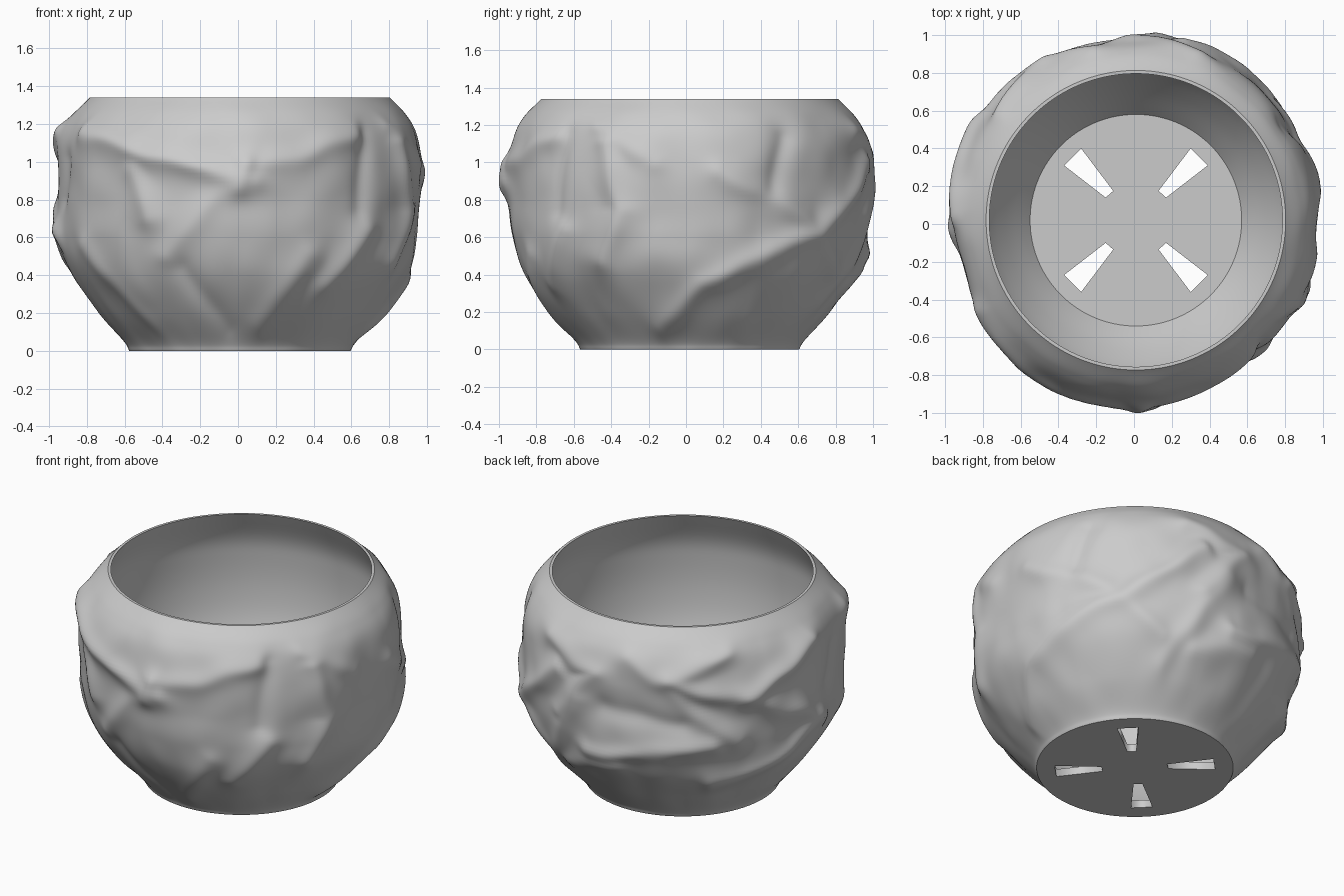
import bpy
import bmesh
from math import cos, sin, pi, radians, exp
from mathutils import Vector, noise

cube = bpy.data.objects.get("Cube")
if cube:
    bpy.data.objects.remove(cube, do_unlink=True)

HEIGHT = 1.34
CENTRE = Vector((0.01, 0.02, 0))
SEGMENTS = 300
FLOOR_TOP = 0.05

clay = bpy.data.materials.new("plain grey clay")
clay.use_nodes = True
grey = (0.6, 0.6, 0.6, 1)
clay.diffuse_color = grey
clay.node_tree.nodes["Principled BSDF"].inputs["Base Color"].default_value = grey

# Radius and height points of the outer wall and of the smooth inner wall
OUTER = [(0.585, 0), (0.615, 0.05), (0.745, 0.2), (0.88, 0.4), (0.94, 0.6),
         (0.955, 0.8), (0.952, 1.0), (0.93, 1.15), (0.878, 1.25), (0.793, HEIGHT)]
INNER = [(0.776, HEIGHT), (0.865, 1.15), (0.89, 1.0), (0.895, 0.8), (0.87, 0.6),
         (0.8, 0.4), (0.69, 0.22), (0.56, FLOOR_TOP)]

# Crumple folds: height of fold, then (azimuth in degrees, z) along its line
FOLDS = [
    (0.05, (-150, 1.16), (-112, 1.0), (-86, 0.9)),
    (0.035, (-82, 0.98), (-50, 1.15)),
    (0.06, (-90, 0.88), (-88, 0.98)),
    (0.04, (-30, 0.45), (-22, 0.75), (-28, 1.1)),
    (0.025, (-150, 0.55), (-130, 0.15)),
    (0.03, (-82, 0.12), (-66, 0.5)),
    (0.025, (-115, 0.5), (-96, 0.85)),
    (0.045, (-13, 0.1), (5, 0.34), (28, 0.53), (46, 0.62), (75, 1.0)),
    (0.03, (9, 0.95), (40, 0.7), (62, 0.4)),
    (0.03, (62, 0.25), (85, 0.85)),
    (0.035, (69, 1.17), (91, 1.05), (76, 0.72)),
    (0.03, (74, 0.36), (100, 0.44)),
    (0.025, (-32, 1.2), (-12, 1.0)),
    (0.06, (148, 0.92), (178, 1.16)),
    (0.045, (119, 1.05), (148, 0.92), (186, 0.6)),
    (0.04, (119, 1.05), (141, 1.22)),
    (0.04, (88, 0.5), (135, 0.63)),
    (0.045, (137, 0.32), (168, 0.49), (183, 0.63)),
    (0.03, (105, 1.18), (144, 0.65)),
    (0.035, (-120, 0.7), (-125, 0.95)),
    (0.03, (-45, 0.65), (-58, 0.35)),
    (-0.03, (-48, 0.75), (-46, 1.15)),
    (-0.03, (28, 0.85), (32, 1.12)),
    (-0.025, (-110, 0.42), (-95, 0.1)),
    (-0.025, (95, 0.82), (125, 0.78)),
    (-0.025, (-170, 0.8), (-165, 1.0)),
]


def smooth_profile(points, steps):
    """Catmull-Rom curve through a list of radius and height points."""
    pts = [Vector(p) for p in points]
    pts = [2 * pts[0] - pts[1]] + pts + [2 * pts[-1] - pts[-2]]
    curve = []
    for a, b, c, d in zip(pts, pts[1:], pts[2:], pts[3:]):
        for i in range(steps):
            t = i / steps
            curve.append(0.5 * (2 * b + (c - a) * t + (2 * a - 5 * b + 4 * c - d) * t * t
                                + (3 * b - a - 3 * c + d) * t ** 3))
    return curve + [pts[-2]]


def wrap(angle):
    return (angle + pi) % (2 * pi) - pi


def fold_distance(angle, z, start, end):
    """Distance over the wall from a point to one straight piece of a fold."""
    a0, a1 = radians(start[0]), radians(end[0])
    line = Vector((wrap(a1 - a0) * 0.9, end[1] - start[1]))
    # measure around the middle of the piece so it never crosses the seam
    middle = a0 + wrap(a1 - a0) / 2
    offset = Vector((wrap(angle - middle) * 0.9, z - (start[1] + end[1]) / 2))
    t = max(-0.5, min(0.5, offset.dot(line) / line.length_squared))
    return (offset - t * line).length


def crumple(angle, z):
    """Outward push of the wall: blended folds and dents, plus soft lumps."""
    place = Vector((cos(angle), sin(angle), z))
    # wander the fold lines a little so none runs dead straight
    bent_angle = angle + 0.03 * noise.noise(place * 4)
    bent_z = z + 0.03 * noise.noise(place * 4 + Vector((7, 3, 5)))
    up, down = 0, 0
    for height, *path in FOLDS:
        near = min(fold_distance(bent_angle, bent_z, s, e) for s, e in zip(path, path[1:]))
        push = abs(height) / (1 + (near / 0.085) ** 2) ** 1.5
        if height > 0:
            up += push ** 3
        else:
            down += push ** 3
    lumps = 0.012 * noise.noise(place * 2.5) + 0.01 * noise.noise(place * 5)
    fade = (1 - exp(-z / 0.1)) * (1 - exp(-((HEIGHT - z) / 0.1) ** 2))
    return (up ** (1 / 3) - down ** (1 / 3) + lumps) * fade


def add_mesh(name, bm):
    mesh = bpy.data.meshes.new(name)
    bm.to_mesh(mesh)
    bm.free()
    obj = bpy.data.objects.new(name, mesh)
    bpy.context.collection.objects.link(obj)
    obj.location = CENTRE
    mesh.materials.append(clay)
    return obj


def select_only(obj):
    bpy.ops.object.select_all(action='DESELECT')
    obj.select_set(True)
    bpy.context.view_layer.objects.active = obj


# Pot wall: crumpled outside, thin flat rim, smooth inside
bm = bmesh.new()
rings = []
outer = smooth_profile(OUTER, 9)
for index, (radius, z) in enumerate(outer + smooth_profile(INNER, 5)):
    ring = []
    for i in range(SEGMENTS):
        angle = 2 * pi * i / SEGMENTS
        r = radius + (crumple(angle, z) if index < len(outer) else 0)
        ring.append(bm.verts.new((r * cos(angle), r * sin(angle), z)))
    rings.append(ring)
for low, high in zip(rings, rings[1:]):
    for i in range(SEGMENTS):
        j = (i + 1) % SEGMENTS
        bm.faces.new((low[i], low[j], high[j], high[i]))
wall = add_mesh("pot_wall", bm)
select_only(wall)
bpy.ops.object.shade_smooth_by_angle(angle=radians(32))

# Floor plate with four flared drainage slots, as a filled outline
outline = bpy.data.curves.new("pot_floor", 'CURVE')
outline.dimensions = '2D'
outline.fill_mode = 'BOTH'
outline.extrude = FLOOR_TOP / 2


def add_loop(points):
    spline = outline.splines.new('POLY')
    spline.points.add(len(points) - 1)
    for point, (x, y) in zip(spline.points, points):
        point.co = (x, y, 0, 1)
    spline.use_cyclic_u = True


add_loop([(0.585 * cos(2 * pi * i / SEGMENTS), 0.585 * sin(2 * pi * i / SEGMENTS))
          for i in range(SEGMENTS)])
SLOT = [(0.12, 0.155), (0.16, 0.12), (0.38, 0.29), (0.29, 0.38)]
for sx in (-1, 1):
    for sy in (-1, 1):
        add_loop([(sx * x, sy * y) for x, y in SLOT])
floor = bpy.data.objects.new("pot_floor", outline)
bpy.context.collection.objects.link(floor)
floor.location = CENTRE + Vector((0, 0, FLOOR_TOP / 2))
outline.materials.append(clay)
select_only(floor)
bpy.ops.object.convert(target='MESH')
